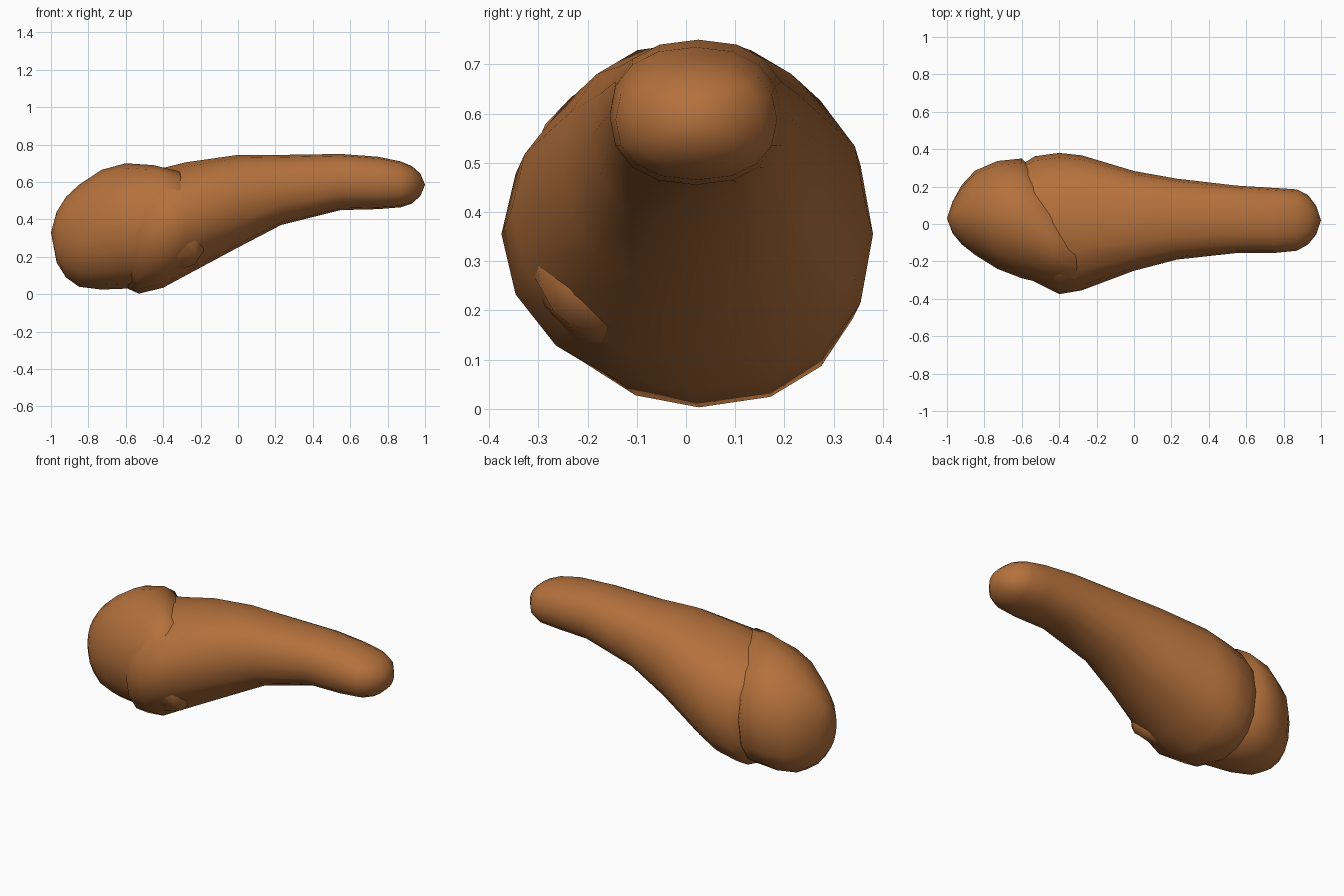
import bpy, bmesh
from math import sin, cos, pi, copysign

if "Cube" in bpy.data.objects:
    bpy.data.objects.remove(bpy.data.objects["Cube"])

SIDES = 16
mat = bpy.data.materials.new("roast_brown")
mat.diffuse_color = (0.46, 0.165, 0.045, 1)
mat.use_nodes = True
mat.node_tree.nodes["Principled BSDF"].inputs["Base Color"].default_value = mat.diffuse_color


def power(v, p):
    return copysign(abs(v) ** p, v)


def loft(name, start, sections, end, fullness):
    """Skin rounded rings (x, ymin, ymax, zmin, zmax) between two end points.
    fullness(x, cos, sin) below 1 makes that part of a ring squarer."""
    bm = bmesh.new()
    rings = []
    for x, y0, y1, z0, z1 in sections:
        cy, cz, ry, rz = (y0 + y1) / 2, (z0 + z1) / 2, (y1 - y0) / 2, (z1 - z0) / 2
        ring = []
        for i in range(SIDES):
            # half-step offset keeps flat edges at the extremes
            c, s = cos(2 * pi * i / SIDES), sin(2 * pi * i / SIDES)
            p = fullness(x, c, s)
            ring.append(bm.verts.new((x, cy + ry * power(c, p), cz + rz * power(s, p))))
        rings.append(ring)
    a, b = bm.verts.new(start), bm.verts.new(end)
    for i in range(SIDES):
        j = (i + 1) % SIDES
        bm.faces.new((a, rings[0][j], rings[0][i]))
        for r, s in zip(rings, rings[1:]):
            bm.faces.new((r[i], r[j], s[j], s[i]))
        bm.faces.new((rings[-1][i], rings[-1][j], b))
    bmesh.ops.recalc_face_normals(bm, faces=bm.faces)
    for f in bm.faces:
        f.smooth = True
    me = bpy.data.meshes.new(name)
    bm.to_mesh(me)
    bm.free()
    me.materials.append(mat)
    ob = bpy.data.objects.new(name, me)
    bpy.context.collection.objects.link(ob)
    return ob


# Long tapering limb with a rounded tip, fuller towards the back
loft("limb", (-0.69, 0.12, 0.40), [
    (-0.66, 0.0, 0.25, 0.22, 0.58),
    (-0.59, -0.24, 0.325, 0.03, 0.62),
    (-0.53, -0.31, 0.362, 0.003, 0.645),
    (-0.40, -0.375, 0.38, 0.035, 0.675),
    (-0.28, -0.355, 0.367, 0.10, 0.705),
    (0.00, -0.25, 0.283, 0.25, 0.745),
    (0.23, -0.19, 0.242, 0.37, 0.745),
    (0.55, -0.155, 0.205, 0.45, 0.75),
    (0.75, -0.155, 0.193, 0.455, 0.735),
    (0.87, -0.143, 0.185, 0.465, 0.71),
    (0.93, -0.11, 0.155, 0.485, 0.685),
    (0.975, -0.055, 0.095, 0.525, 0.645),
], (1.0, 0.02, 0.585),
    lambda x, c, s: 0.87 if c > 0.01 or x > -0.1 else 1.0)

# Bulging lobe wrapped over the thick end, leaning towards the front
loft("thick_end", (-1.0, 0.03, 0.33), [
    (-0.97, -0.05, 0.12, 0.17, 0.44),
    (-0.92, -0.11, 0.21, 0.09, 0.52),
    (-0.85, -0.165, 0.285, 0.04, 0.585),
    (-0.73, -0.24, 0.337, 0.025, 0.665),
    (-0.60, -0.29, 0.35, 0.03, 0.70),
    (-0.45, -0.325, 0.20, 0.06, 0.69),
    (-0.31, -0.335, 0.0, 0.13, 0.655),
    (-0.23, -0.30, -0.09, 0.16, 0.42),
], (-0.17, -0.22, 0.25),
    lambda x, c, s: 0.85 if c > 0.01 and s < -0.01 else 1.0)
